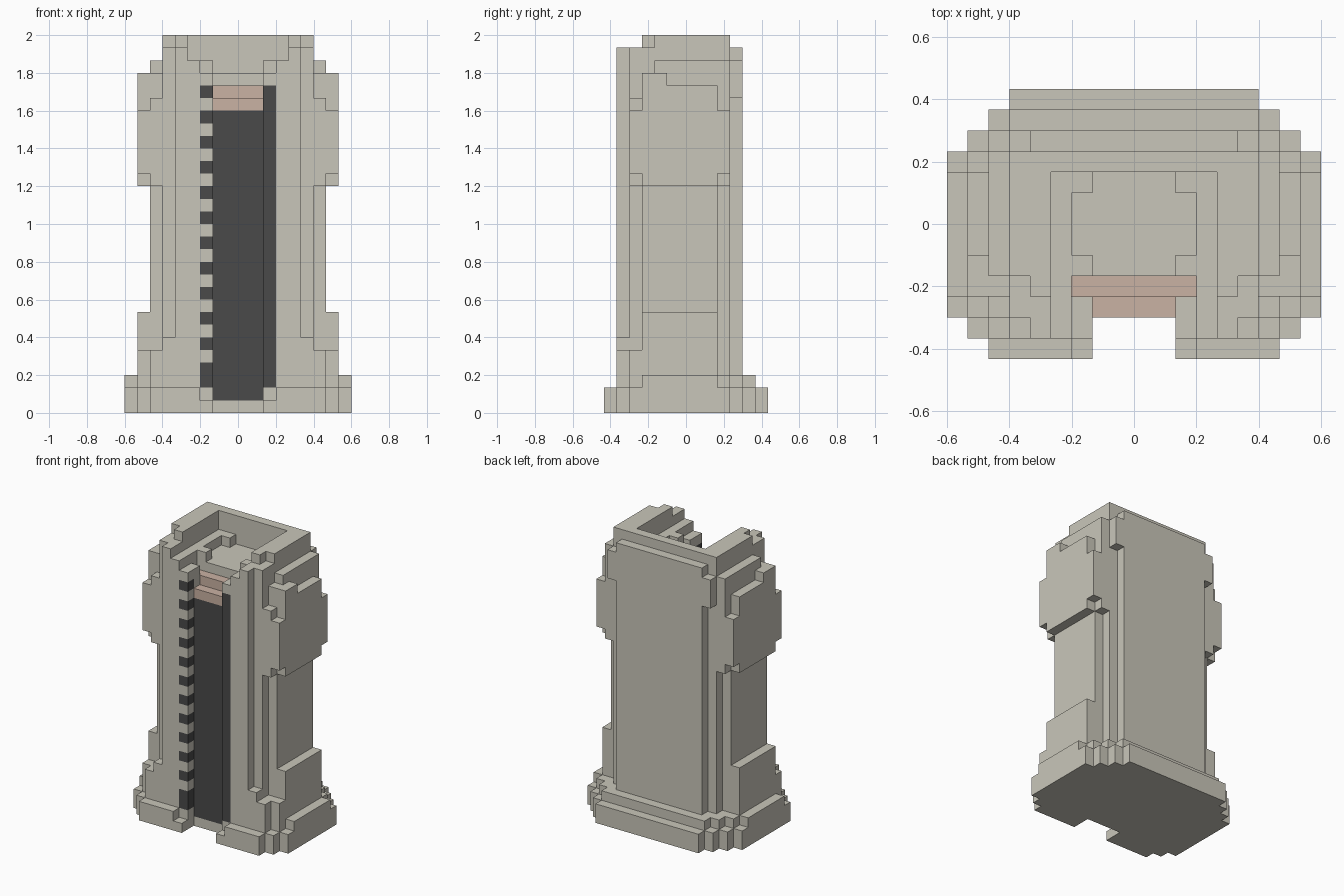
import bpy, bmesh, math

if "Cube" in bpy.data.objects:
    bpy.data.objects.remove(bpy.data.objects["Cube"])

U = 1 / 15            # size of one block
cells = {}            # (x, y, z) block -> part name


def fill(part, x0, x1, y0, y1, z0, z1):
    """Fill a box of blocks, mirrored left/right; part None carves it away."""
    for x in range(x0, x1):
        for y in range(y0, y1):
            for z in range(z0, z1):
                for c in ((x, y, z), (-1 - x, y, z)):
                    if part:
                        cells[c] = part
                    else:
                        cells.pop(c, None)


def rows(part, y0, widths, z0, z1):
    """Stack of half-widths, one per block row from front to back."""
    for i, w in enumerate(widths):
        fill(part, 0, w, y0 + i, y0 + i + 1, z0, z1)


# stepped foot
rows("base", 0, [7, 8] + [9] * 8 + [8, 7, 6], 0, 2)
rows("base", 1, [7, 8] + [9] * 6 + [8, 7, 6], 2, 3)
fill(None, 2, 3, 0, 1, 1, 2)

# main column with chamfered corners
rows("body", 1, [5, 6] + [7] * 6 + [6, 5], 3, 27)

# lower skirt
rows("skirt", 1, [7, 8] + [8] * 6, 3, 5)
fill("skirt", 5, 6, 1, 2, 5, 6)
fill("skirt", 7, 8, 3, 9, 5, 8)

# side pads near the top
fill("side_pad", 7, 8, 3, 9, 18, 26)
fill("side_pad", 7, 8, 2, 10, 19, 24)
fill("side_pad", 7, 8, 3, 5, 26, 27)
fill("side_pad", 6, 7, 2, 3, 18, 25)
fill("side_pad", 6, 7, 9, 10, 18, 27)
fill("side_pad", 5, 6, 10, 11, 25, 27)

# top rim and ledge: (x0, x1, y0, y1, z)
for x0, x1, y0, y1, z in [
        (3, 5, 1, 2, 27), (3, 6, 2, 4, 27), (3, 7, 4, 9, 27),
        (2, 3, 4, 5, 27), (2, 3, 8, 9, 27), (0, 7, 9, 10, 27), (0, 6, 10, 11, 27),
        (4, 5, 1, 2, 28), (4, 6, 2, 9, 28), (0, 6, 9, 10, 28), (0, 5, 10, 11, 28),
        (4, 5, 3, 4, 29), (4, 6, 4, 9, 29), (0, 6, 9, 10, 29)]:
    fill("top_rim", x0, x1, y0, y1, z, z + 1)

# front slot and the notch above it
fill(None, 0, 2, 0, 2, 0, 30)
fill(None, 0, 2, 2, 3, 25, 27)
fill(None, 0, 3, 3, 4, 26, 27)

# dark panel, lip, side strip and ruler marks
fill("slot_panel", 0, 2, 2, 3, 1, 24)
fill("slot_lip", 0, 2, 2, 3, 24, 25)
fill("slot_lip", 0, 3, 3, 4, 24, 26)
for z in range(2, 26):
    cells[(2, 1, z)] = "slot_strip"
    if z % 2 or z == 2:
        cells[(-3, 1, z)] = "ruler_marks"


def material(name, rgb):
    m = bpy.data.materials.new(name)
    m.diffuse_color = (*rgb, 1)
    m.use_nodes = True
    m.node_tree.nodes["Principled BSDF"].inputs["Base Color"].default_value = m.diffuse_color
    return m


stone = material("warm grey", (0.584, 0.565, 0.491))
dark = material("charcoal", (0.068, 0.068, 0.068))
peach = material("peach", (0.59, 0.445, 0.366))
colours = {"slot_panel": dark, "slot_strip": dark, "ruler_marks": dark, "slot_lip": peach}

# the four corners of each block side, by outward direction
SIDES = {
    (1, 0, 0): ((1, 0, 0), (1, 1, 0), (1, 1, 1), (1, 0, 1)),
    (-1, 0, 0): ((0, 0, 0), (0, 0, 1), (0, 1, 1), (0, 1, 0)),
    (0, 1, 0): ((0, 1, 0), (0, 1, 1), (1, 1, 1), (1, 1, 0)),
    (0, -1, 0): ((0, 0, 0), (1, 0, 0), (1, 0, 1), (0, 0, 1)),
    (0, 0, 1): ((0, 0, 1), (1, 0, 1), (1, 1, 1), (0, 1, 1)),
    (0, 0, -1): ((0, 0, 0), (0, 1, 0), (1, 1, 0), (1, 0, 0)),
}

# one object per part, made of its exposed block sides only
for part in sorted(set(cells.values())):
    bm = bmesh.new()
    for (x, y, z), p in cells.items():
        if p != part:
            continue
        for (dx, dy, dz), quad in SIDES.items():
            if (x + dx, y + dy, z + dz) not in cells:
                bm.faces.new([bm.verts.new(((x + a) * U, (y + b - 6.5) * U, (z + c) * U))
                              for a, b, c in quad])
    bmesh.ops.remove_doubles(bm, verts=bm.verts[:], dist=U / 100)
    bmesh.ops.dissolve_limit(bm, angle_limit=math.radians(1), verts=bm.verts[:], edges=bm.edges[:])
    mesh = bpy.data.meshes.new(part)
    bm.to_mesh(mesh)
    bm.free()
    mesh.materials.append(colours.get(part, stone))
    bpy.context.collection.objects.link(bpy.data.objects.new(part, mesh))
